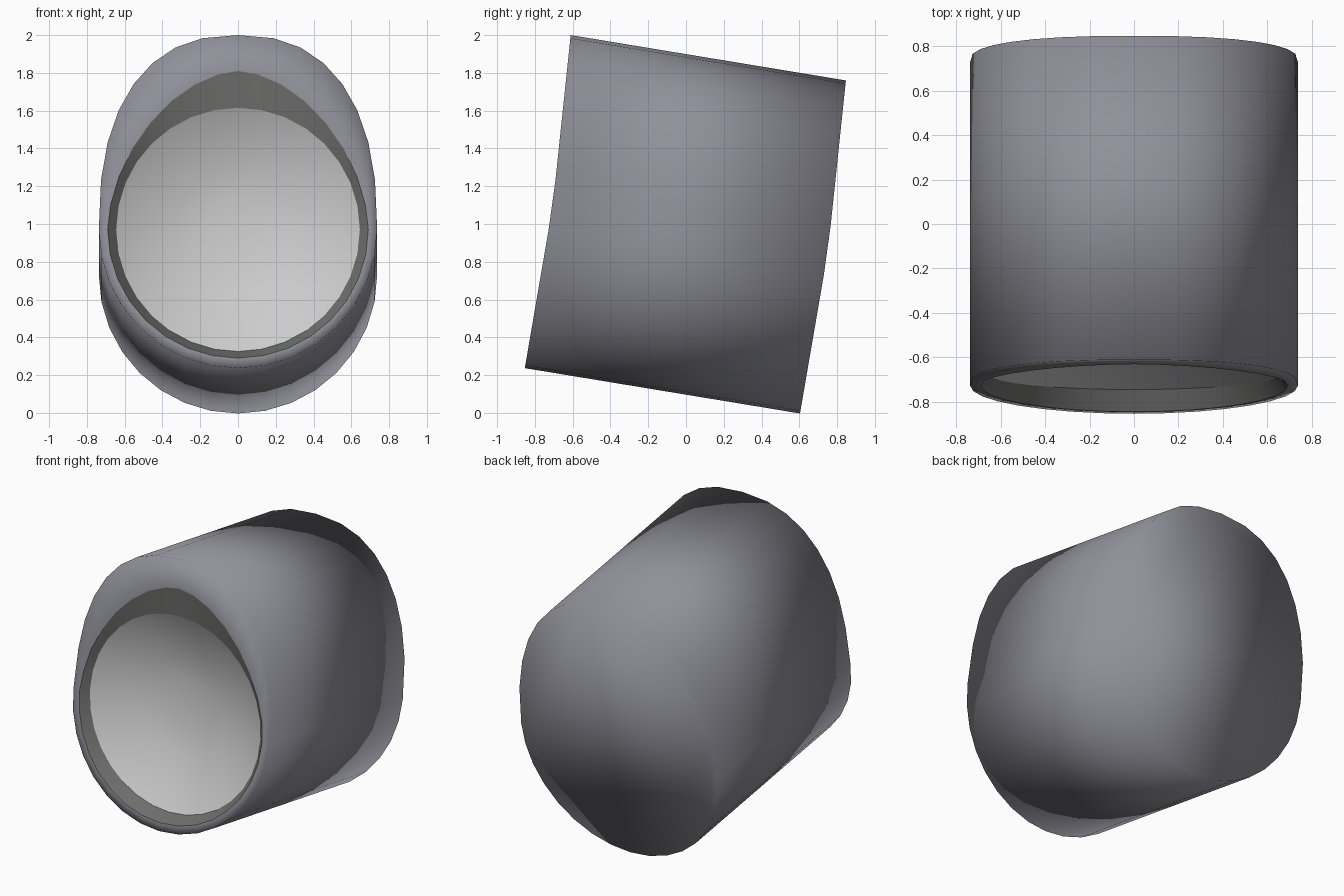
import bpy, bmesh, math

if "Cube" in bpy.data.objects:
    bpy.data.objects.remove(bpy.data.objects["Cube"])

SEG = 32
CZ = 0.97  # height of the lamp axis at the front


def material(name, rgb):
    m = bpy.data.materials.new(name)
    m.diffuse_color = (*rgb, 1)
    m.use_nodes = True
    m.node_tree.nodes["Principled BSDF"].inputs["Base Color"].default_value = m.diffuse_color
    return m


def front_y(z):
    # front face leans back, with a gentle kink above the middle
    return -0.705 + (z - 1.1) * (0.172 if z < 1.1 else 0.105)


def egg(width, low, high, power):
    # round lower half, taller upper half
    pts = []
    for i in range(SEG):
        a = 2 * math.pi * i / SEG
        c, s = math.cos(a), math.sin(a)
        p = 2 / power if s > 0 else 1
        x = math.copysign(abs(c) ** p, c) * width
        z = CZ + math.copysign(abs(s) ** p, s) * (high if s > 0 else low)
        pts.append((x, front_y(z), z))
    return pts


def disc(radius, depth):
    pts = []
    for i in range(SEG):
        a = 2 * math.pi * i / SEG
        z = CZ + radius * math.sin(a)
        pts.append((radius * math.cos(a), -0.68 + (z - CZ) * 0.1 + depth, z))
    return pts


def loft(name, rings, mat=None, cap=False):
    bm = bmesh.new()
    loops = [[bm.verts.new(p) for p in r] for r in rings]
    for a, b in zip(loops, loops[1:]):
        for i in range(SEG):
            j = (i + 1) % SEG
            bm.faces.new((a[i], a[j], b[j], b[i]))
    if cap:
        bm.faces.new(loops[-1])
    me = bpy.data.meshes.new(name)
    bm.normal_update()
    bm.to_mesh(me)
    bm.free()
    me.polygons.foreach_set("use_smooth", [True] * len(me.polygons))
    if mat:
        me.materials.append(mat)
    ob = bpy.data.objects.new(name, me)
    bpy.context.collection.objects.link(ob)
    return ob


shell = material("shell_grey", (0.28, 0.28, 0.32))
dark = material("collar_grey", (0.16, 0.16, 0.155))

# hooded housing: rim, then the outline swept back and down, closed behind
outer = egg(0.737, 0.733, 1.03, 2.4)
opening = egg(0.69, 0.68, 0.84, 1.75)
back = [(x, y + 1.457, z - 0.24) for x, y, z in outer]
loft("housing", [opening, outer, back], shell, cap=True)

# dark collar running in from the rim to the reflector
loft("collar", [opening, disc(0.645, 0)], dark)

# shallow reflector bowl
steps = 6
bowl = []
for k in range(steps):
    t = k / steps
    bowl.append(disc(0.645 * math.cos(t * math.pi / 2), 0.18 * math.sin(t * math.pi / 2) ** 2))
loft("reflector", bowl, cap=True)
